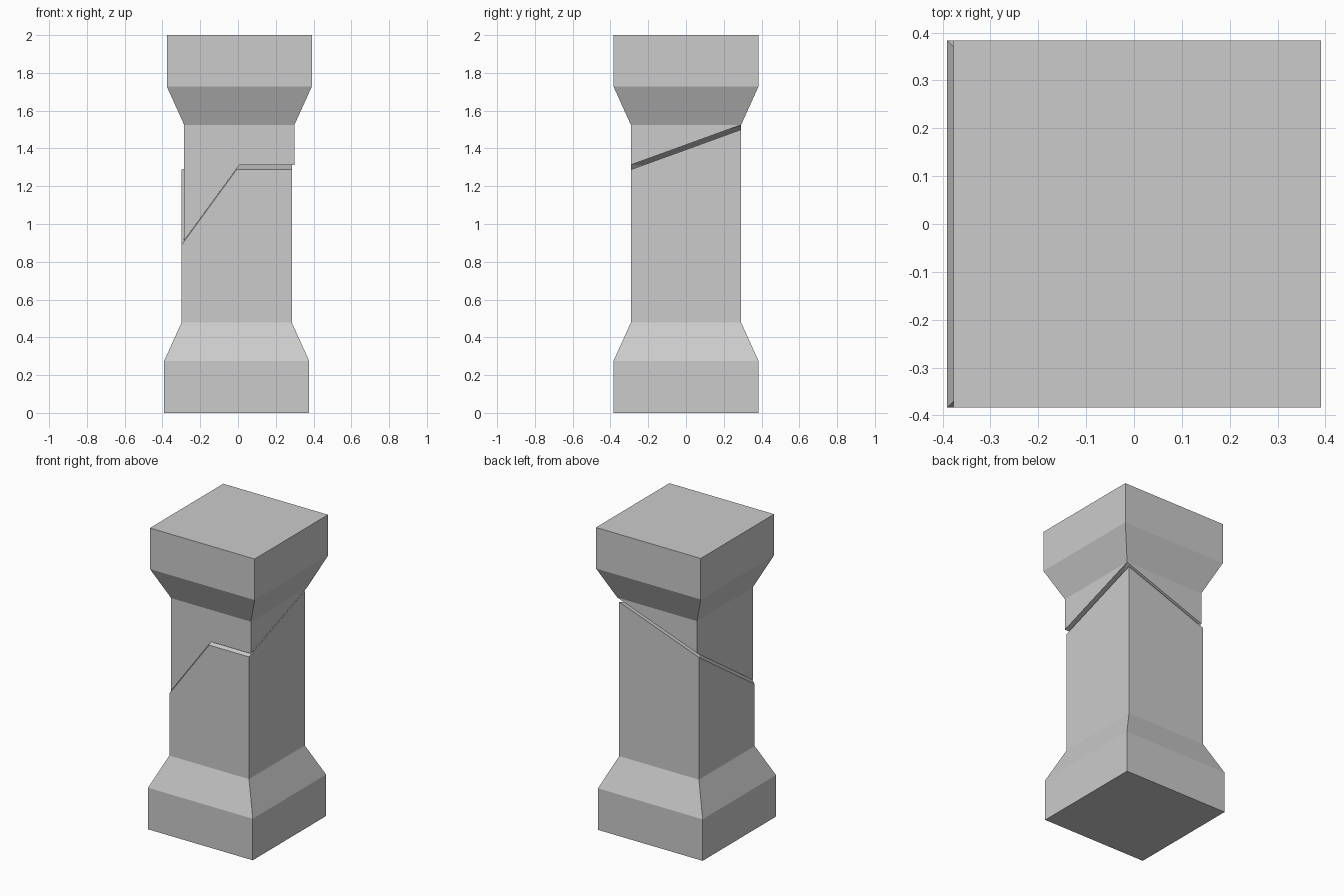
import bpy, bmesh

if "Cube" in bpy.data.objects:
    bpy.data.objects.remove(bpy.data.objects["Cube"])

WIDE, SLIM = 0.384, 0.292    # half widths of block and shaft
SHIFT = 0.007                # sideways slip of each half

# Break line: front left, front middle, front right, back right, back left
BREAK = [(-SLIM, -SLIM, 0.888), (0, -SLIM, 1.288), (SLIM, -SLIM, 1.288),
         (SLIM, SLIM, 1.50), (-SLIM, SLIM, 1.288)]


def pillar_half(name, levels, cx, lift):
    """Square block tapering to a shaft that ends in the slanted break."""
    bm = bmesh.new()
    rings = [[bm.verts.new((cx + sx * h, sy * h, z))
              for sx, sy in ((-1, -1), (1, -1), (1, 1), (-1, 1))]
             for h, z in levels]
    # Flat end and stacked block sides
    bm.faces.new(rings[0])
    for a, b in zip(rings, rings[1:]):
        for i in range(4):
            j = (i + 1) % 4
            bm.faces.new((a[i], a[j], b[j], b[i]))
    # Shaft sides down to the break
    fl, fm, fr, br, bl = [bm.verts.new((x + cx, y, z + lift)) for x, y, z in BREAK]
    r = rings[-1]
    bm.faces.new((r[0], r[1], fr, fm, fl))
    bm.faces.new((r[1], r[2], br, fr))
    bm.faces.new((r[2], r[3], bl, br))
    bm.faces.new((r[3], r[0], fl, bl))
    # Broken surface
    for tri in ((fm, fr, br), (fm, br, bl), (fm, bl, fl)):
        bm.faces.new(tri)
    bmesh.ops.remove_doubles(bm, verts=bm.verts, dist=0.0005)
    bmesh.ops.recalc_face_normals(bm, faces=bm.faces)
    mesh = bpy.data.meshes.new(name)
    bm.to_mesh(mesh)
    bm.free()
    obj = bpy.data.objects.new(name, mesh)
    bpy.context.collection.objects.link(obj)
    return obj


# Standing lower half and slipped upper half
pillar_half("pillar_lower", [(WIDE, 0), (WIDE, 0.275), (SLIM, 0.478)], -SHIFT, 0)
pillar_half("pillar_upper", [(WIDE, 2.0), (WIDE, 1.728), (SLIM, 1.525)], SHIFT, 0.025)
